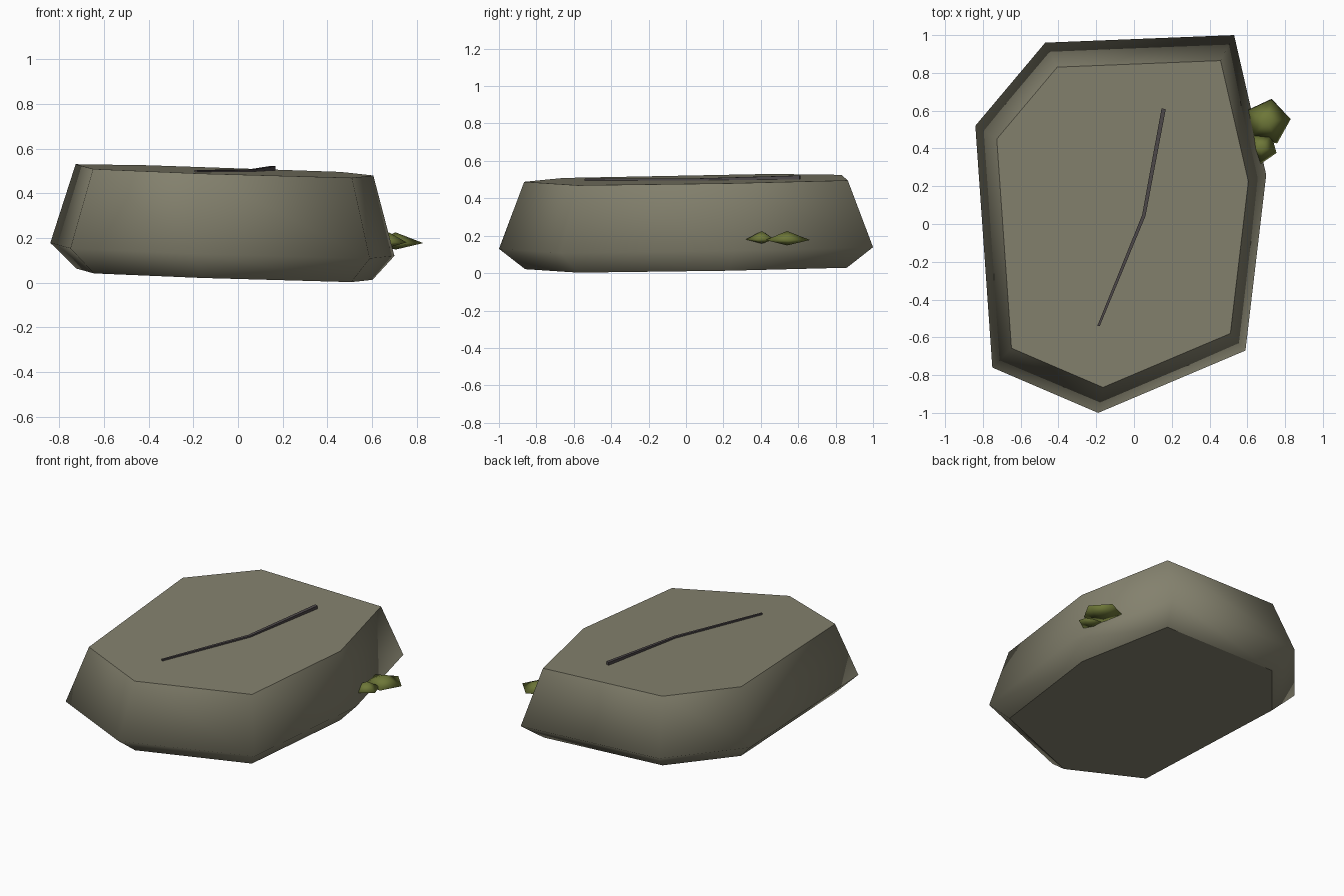
import bpy, bmesh, math

if "Cube" in bpy.data.objects:
    bpy.data.objects.remove(bpy.data.objects["Cube"])


def material(name, rgb):
    m = bpy.data.materials.new(name)
    m.diffuse_color = (*rgb, 1)
    m.use_nodes = True
    m.node_tree.nodes["Principled BSDF"].inputs["Base Color"].default_value = m.diffuse_color
    return m


STONE = material("stone", (0.23, 0.22, 0.155))
CRACK = material("dark crack", (0.075, 0.065, 0.068))
MOSS = material("moss green", (0.155, 0.185, 0.04))


def finish(bm, name, mat):
    bmesh.ops.recalc_face_normals(bm, faces=bm.faces)
    me = bpy.data.meshes.new(name)
    bm.to_mesh(me)
    bm.free()
    me.materials.append(mat)
    ob = bpy.data.objects.new(name, me)
    bpy.context.collection.objects.link(ob)
    return ob


def tilt(x, y, z):
    # the whole slab leans slightly down to the right and front
    return (x, y, z - 0.035 * x + 0.017 * y)


def bridge(bm, a, b):
    n = len(a)
    return [bm.faces.new((a[i], a[(i + 1) % n], b[(i + 1) % n], b[i])) for i in range(n)]


# Stone slab: one seven-sided outline at three heights
outline = [(-0.84, 0.52), (-0.47, 0.96), (0.53, 1.0), (0.70, 0.26),
           (0.59, -0.67), (-0.19, -1.0), (-0.75, -0.76)]
bm = bmesh.new()
rings = []
for scale, z in ((0.86, 0.03), (1.0, 0.14), (0.865, 0.497)):
    rings.append([bm.verts.new(tilt(x * scale, y * scale, z)) for x, y in outline])
for low, high in zip(rings, rings[1:]):
    for f in bridge(bm, low, high):
        f.smooth = True
for ring in (rings[0], rings[-1]):
    cap = bm.faces.new(ring)
    for e in cap.edges:
        e.smooth = False
finish(bm, "stone_slab", STONE)

# Crack: thin raised strip, tapering to the front (x, y, half width)
path = [(0.157, 0.61, 0.011), (0.052, 0.045, 0.009), (-0.188, -0.54, 0.006)]
bm = bmesh.new()
sections = []
for (x, y, w), rise in zip(path, (0.02, 0.01, 0.01)):
    sections.append([bm.verts.new(tilt(x + s * w, y - s * w * 0.25, 0.497 + h))
                     for s, h in ((-1, -0.004), (1, -0.004), (1, rise), (-1, rise))])
for a, b in zip(sections, sections[1:]):
    bridge(bm, a, b)
bm.faces.new(sections[0])
bm.faces.new(sections[-1])
finish(bm, "crack", CRACK)


# Moss tufts: flattened five-sided double cones
def moss(name, cx, cy, radius, angle, low, mid, high):
    bm = bmesh.new()
    ring = [bm.verts.new((cx + radius * math.cos(math.radians(angle + 72 * i)),
                          cy + radius * math.sin(math.radians(angle + 72 * i)), mid))
            for i in range(5)]
    for z in (low, high):
        tip = bm.verts.new((cx, cy, z))
        for i in range(5):
            bm.faces.new((ring[i], ring[(i + 1) % 5], tip)).smooth = True
    finish(bm, name, MOSS)


moss("moss_large", 0.705, 0.54, 0.125, 7, 0.148, 0.177, 0.225)
moss("moss_small", 0.675, 0.405, 0.085, -20, 0.158, 0.18, 0.225)
